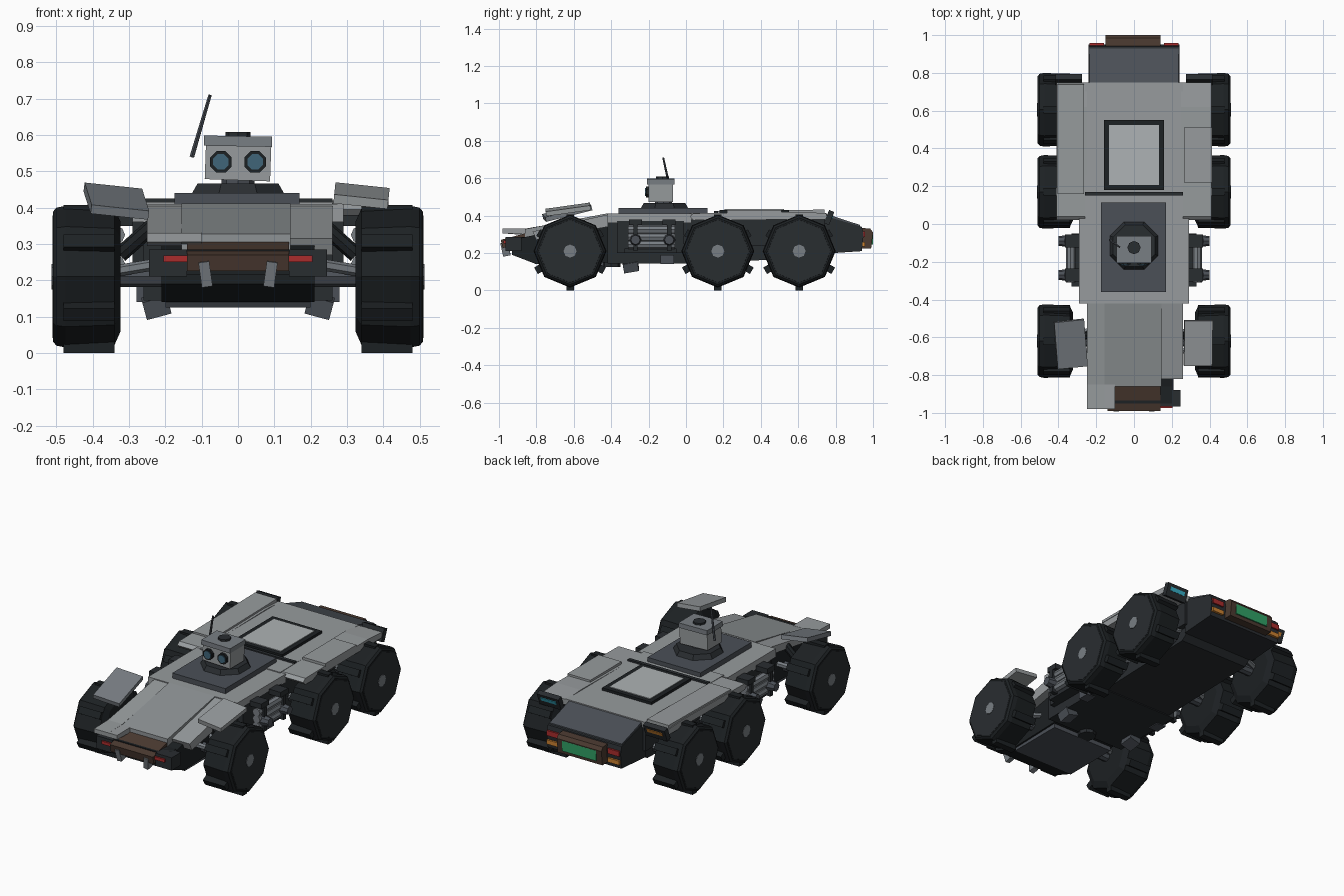
import bpy, bmesh, math
from mathutils import Vector, Matrix, Euler

if "Cube" in bpy.data.objects:
    bpy.data.objects.remove(bpy.data.objects["Cube"])

def mat(name, r, g, b):
    m = bpy.data.materials.new(name)
    m.diffuse_color = (r, g, b, 1)
    m.use_nodes = True
    m.node_tree.nodes["Principled BSDF"].inputs["Base Color"].default_value = m.diffuse_color
    return m

LIGHT = mat("light_grey", .31, .33, .34)
PALE = mat("pale_grey", .42, .45, .46)
HOOD = mat("hood_grey", .27, .29, .30)
MID = mat("mid_grey", .19, .21, .23)
SLATE = mat("slate", .07, .08, .095)
DARK = mat("dark", .022, .026, .03)
TYRE = mat("tyre", .012, .015, .017)
BROWN = mat("brown", .07, .042, .03)
RED = mat("red", .4, .025, .025)
ORANGE = mat("orange", .6, .22, .03)
GREEN = mat("green", .03, .35, .13)
BLUE = mat("blue", .04, .45, .6)
GLASS = mat("glass", .05, .13, .19)

def finish(name, bm, m):
    bmesh.ops.recalc_face_normals(bm, faces=bm.faces)
    me = bpy.data.meshes.new(name)
    bm.to_mesh(me)
    bm.free()
    me.materials.append(m)
    ob = bpy.data.objects.new(name, me)
    bpy.context.collection.objects.link(ob)
    return ob

def box(name, c, size, m, rot=(0, 0, 0)):
    bm = bmesh.new()
    bmesh.ops.create_cube(bm, size=1)
    e = Euler([math.radians(a) for a in rot]).to_matrix().to_4x4()
    bm.transform(Matrix.Translation(c) @ e @ Matrix.Diagonal((*size, 1)))
    return finish(name, bm, m)

def span(name, x, y, z, m):
    return box(name, [(a + b) / 2 for a, b in (x, y, z)], [abs(b - a) for a, b in (x, y, z)], m)

def prism(name, profile, x0, x1, m):
    """Side profile (y, z) extruded across x."""
    bm = bmesh.new()
    f = bm.faces.new([bm.verts.new((x0, y, z)) for y, z in profile])
    g = bmesh.ops.extrude_face_region(bm, geom=[f])["geom"]
    bmesh.ops.translate(bm, vec=(x1 - x0, 0, 0), verts=[v for v in g if isinstance(v, bmesh.types.BMVert)])
    return finish(name, bm, m)

def rod(name, a, b, r, m, r2=None, n=8, turn=0):
    a, b = Vector(a), Vector(b)
    bm = bmesh.new()
    bmesh.ops.create_cone(bm, cap_ends=True, segments=n, radius1=r, radius2=r if r2 is None else r2, depth=(b - a).length)
    q = (b - a).to_track_quat('Z', 'Y').to_matrix().to_4x4()
    bm.transform(Matrix.Translation((a + b) / 2) @ q @ Matrix.Rotation(math.radians(turn), 4, 'Z'))
    return finish(name, bm, m)

def lathe_x(name, c, profile, m, n=8):
    """Profile of (x, radius) turned around an axle along x."""
    bm = bmesh.new()
    rings = []
    for x, r in profile:
        rings.append([bm.verts.new((c[0] + x, c[1] + r * math.sin(2 * math.pi * i / n),
                                    c[2] + r * math.cos(2 * math.pi * i / n))) for i in range(n)])
    for p, q in zip(rings, rings[1:]):
        for i in range(n):
            bm.faces.new((p[i], p[(i + 1) % n], q[(i + 1) % n], q[i]))
    bm.faces.new(rings[0])
    bm.faces.new(rings[-1])
    return finish(name, bm, m)

# lower hull
prism("front_lower_hull", [(-.93, .27), (-.42, .38), (-.42, .15), (-.80, .14), (-.93, .19)], -.21, .21, TYRE)
span("middle_lower_hull", (-.26, .26), (-.42, .03), (.145, .36), DARK)
prism("rear_lower_hull", [(.02, .39), (.74, .39), (.74, .22), (.68, .17), (.02, .15)], -.225, .225, DARK)
prism("front_skid_plate", [(-.80, .16), (-.44, .155), (-.44, .125), (-.78, .125)], -.2, .2, SLATE)
rod("belly_pod", (0, -.40, .125), (0, -.40, .16), .05, DARK)

# upper deck plates
span("middle_deck", (-.29, .29), (-.42, .03), (.36, .41), LIGHT)
span("rear_deck", (-.26, .26), (.02, .75), (.38, .415), LIGHT)
prism("hood_centre", [(-.86, .328), (-.42, .412), (-.42, .37), (-.86, .27)], -.155, .145, HOOD)
prism("hood_left", [(-.98, .33), (-.85, .332), (-.42, .405), (-.42, .36), (-.85, .295), (-.98, .305)], -.25, -.155, LIGHT)
prism("hood_left_tip", [(-.98, .33), (-.85, .331), (-.85, .30), (-.98, .305)], -.155, -.10, LIGHT)
prism("hood_right", [(-.82, .315), (-.42, .405), (-.42, .34), (-.80, .27)], .145, .26, LIGHT)

# front bumper and lamps
span("bumper", (-.2, .2), (-.95, -.85), (.215, .285), TYRE)
prism("bumper_plate", [(-.99, .27), (-.86, .305), (-.86, .27), (-.98, .225)], -.14, .14, BROWN)
for s in (-1, 1):
    span("bumper_end", (s * .14, s * .245), (-.965, -.88), (.21, .285), DARK)
    span("front_lamp", (s * .135, s * .205), (-.975, -.96), (.25, .268), RED)
    box("tow_hook", (s * .09, -.965, .22), (.03, .04, .07), MID, (12, s * 8, 0))

# tail with screen and lamps
prism("tail_block", [(.72, .405), (.94, .34), (.95, .30), (.94, .21), (.72, .195)], -.24, .24, DARK)
prism("tail_cover", [(.74, .412), (.93, .35), (.93, .335), (.74, .39)], -.235, .235, SLATE)
prism("screen_frame", [(.93, .335), (.985, .33), (1.0, .31), (.99, .225), (.93, .225)], -.15, .14, BROWN)
span("screen", (-.115, .105), (.97, 1.0), (.245, .305), GREEN)
for s in (-1, 1):
    span("tail_lamp_red", (s * .16, s * .235), (.93, .957), (.285, .315), RED)
    span("tail_lamp_orange", (s * .16, s * .235), (.93, .957), (.235, .26), ORANGE)

# rear fenders
for s in (-1, 1):
    prism("rear_fender", [(.02, .395), (.04, .412), (.62, .42), (.75, .412), (.75, .38), (.04, .375)], s * .25, s * .41, LIGHT)
    span("fender_inner_wall", (s * .22, s * .255), (.03, .74), (.24, .39), DARK)
    box("fender_tail_cap", (s * .345, .765, .39), (.14, .03, .075), DARK, (-22, 0, 0))
    box("fender_lamp", (s * .345, .779, .393), (.10, .012, .022), BLUE if s > 0 else ORANGE, (-22, 0, 0))
span("fender_panel", (.265, .413), (.22, .51), (.415, .43), LIGHT)
box("fender_panel_left", (-.335, .45, .418), (.14, .58, .02), LIGHT, (.8, 0, 0))

# roof hatch panel
span("panel_frame", (-.16, .16), (.18, .55), (.41, .43), TYRE)
span("panel_glass", (-.133, .133), (.207, .523), (.42, .434), PALE)
span("deck_bar", (-.26, .26), (.15, .17), (.41, .425), DARK)

# turret and sensor head
span("turret_base", (-.175, .17), (-.36, .115), (.405, .44), SLATE)
rod("turret_ring", (0, -.115, .44), (0, -.115, .467), .137, DARK, .12, turn=22.5)
rod("neck", (0, -.12, .46), (0, -.12, .485), .045, SLATE)
box("head", (0, -.135, .523), (.18, .13, .095), LIGHT, (0, 2, 0))
box("head_lid", (0, -.135, .583), (.187, .145, .028), MID, (0, 1, 0))
rod("head_cap", (0, -.125, .59), (0, -.125, .608), .035, DARK)
for s in (-1, 1):
    rod("eye_rim", (s * .047, -.195, .526), (s * .047, -.215, .526), .032, TYRE, turn=22.5)
    rod("eye_lens", (s * .047, -.21, .526), (s * .047, -.219, .526), .023, GLASS, turn=22.5)
rod("antenna", (-.127, -.085, .54), (-.077, -.122, .71), .007, SLATE, .005, 6)

# front fenders
box("front_fender_left", (-.335, -.635, .418), (.16, .255, .025), MID, (14, 6, 6))
box("front_fender_right", (.34, -.63, .433), (.15, .24, .025), LIGHT, (8, 6, 0))

# wheels with lugs, hubs and suspension
for s in (-1, 1):
    for y in (-.62, .17, .605):
        prof = [(-.092, .15), (-.075, .188), (.06, .195), (.085, .19), (.095, .178)]
        lathe_x("wheel", (s * .415, y, .21), [(s * x, r) for x, r in prof], TYRE)
        lathe_x("wheel_disc", (s * .505, y, .21), [(0, .172), (s * .006, .168)], DARK)
        rod("hub", (s * .50, y, .21), (s * .513, y, .21), .035, MID)
        # deep lugs near the ground, shallow ones above
        for i in range(6):
            deg = 60 * i - 90
            a = math.radians(deg)
            r = .185 if math.sin(a) < 0 else .172
            box("tread_lug", (s * .41, y + r * math.cos(a), .21 + r * math.sin(a)), (.14, .05, .04), TYRE, (deg, 0, 0))
        rod("axle", (s * .18, y, .21), (s * .34, y, .21), .028, SLATE)
        for d in (-.07, .07):
            rod("suspension_arm", (s * .19, y + d, .25), (s * .34, y + d * .4, .225), .016, MID, n=6)
        rod("shock_absorber", (s * .235, y + .03, .35), (s * .325, y + .03, .27), .022, TYRE)

# side tanks between the wheels
for s in (-1, 1):
    span("tank_tray", (s * .25, s * .33), (-.33, -.05), (.2, .225), DARK)
    span("tank_back", (s * .25, s * .29), (-.37, -.01), (.2, .37), DARK)
    for z in (.245, .285, .325):
        rod("side_tank", (s * .335, -.31, z), (s * .335, -.06, z), .024, MID)
    for y in (-.27, -.09):
        box("tank_bracket", (s * .315, y, .365), (.10, .07, .03), DARK)
        rod("bracket_cap", (s * .33, y, .27), (s * .40, y, .27), .035, SLATE, .025)
        span("tank_strap", (s * .33, s * .368), (y - .012, y + .012), (.21, .35), DARK)
    box("side_step", (s * .225, -.295, .13), (.07, .08, .05), SLATE, (10, s * 15, 0))
    box("side_step_rear", (s * .25, -.10, .165), (.06, .07, .05), SLATE)
